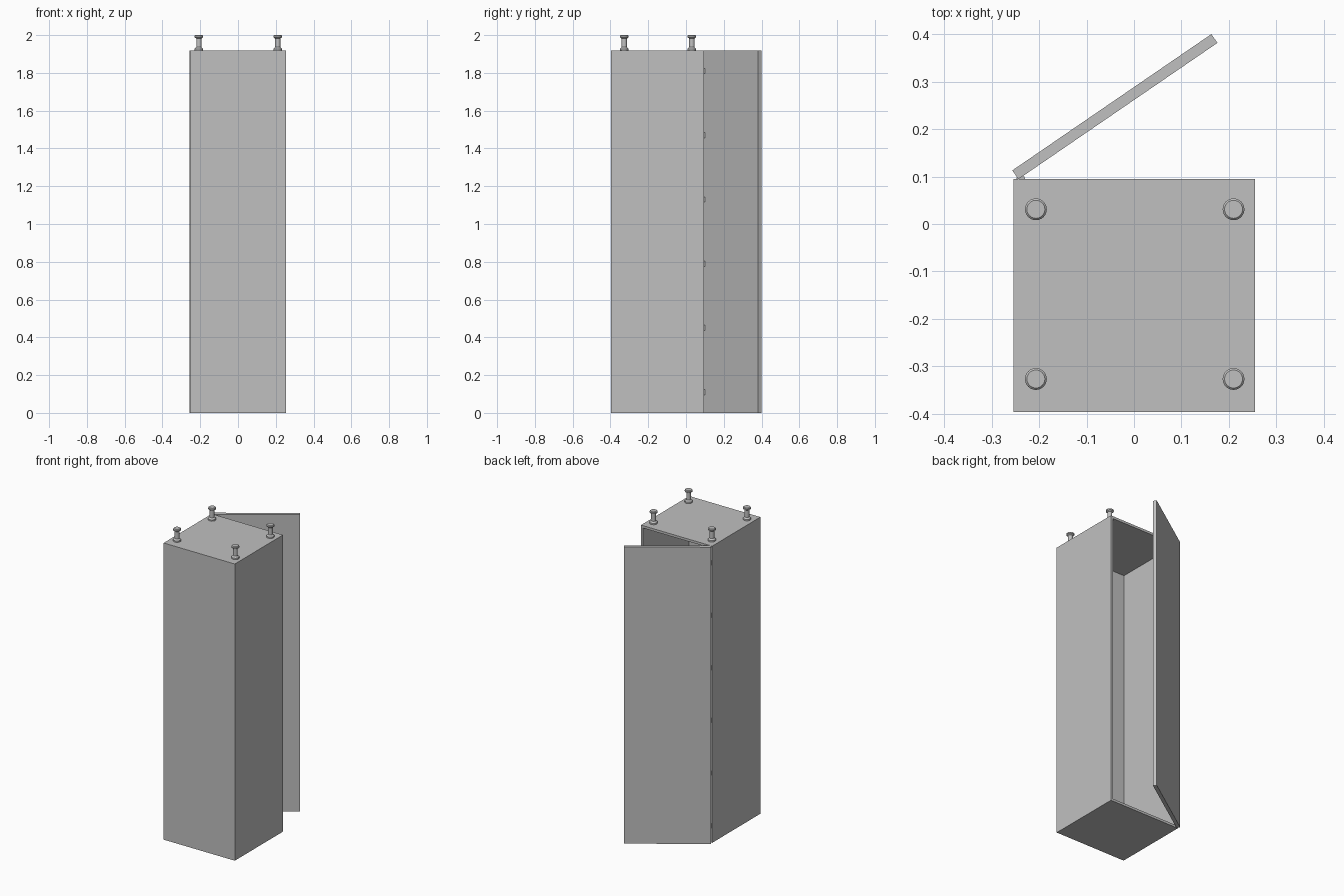
import bpy, bmesh, math
from mathutils import Vector, Matrix

cube = bpy.data.objects.get("Cube")
if cube:
    bpy.data.objects.remove(cube, do_unlink=True)

grey = bpy.data.materials.new("light_grey")
grey.use_nodes = True
COLOUR = (0.53, 0.53, 0.53, 1)
grey.diffuse_color = COLOUR
grey.node_tree.nodes["Principled BSDF"].inputs["Base Color"].default_value = COLOUR

X0, X1, Y0, Y1, TOP = -0.254, 0.255, -0.397, 0.095, 1.918
WALL = 0.022


def add_object(name, bm):
    bmesh.ops.recalc_face_normals(bm, faces=bm.faces)
    mesh = bpy.data.meshes.new(name)
    bm.to_mesh(mesh)
    bm.free()
    mesh.materials.append(grey)
    obj = bpy.data.objects.new(name, mesh)
    bpy.context.collection.objects.link(obj)
    return obj


def box(low, high):
    low, high = Vector(low), Vector(high)
    bm = bmesh.new()
    bmesh.ops.create_cube(bm, size=1, matrix=Matrix.Translation((low + high) / 2)
                          @ Matrix.Diagonal((*(high - low), 1)))
    return bm


def lathe(name, profile, location, segments=24):
    bm = bmesh.new()
    verts = [bm.verts.new((r, 0, z)) for r, z in profile]
    edges = [bm.edges.new(pair) for pair in zip(verts, verts[1:])]
    bmesh.ops.spin(bm, geom=verts + edges, axis=(0, 0, 1), cent=(0, 0, 0),
                   angle=math.tau, steps=segments)
    bmesh.ops.remove_doubles(bm, verts=bm.verts, dist=0.0001)
    obj = add_object(name, bm)
    obj.location = location
    bpy.ops.object.select_all(action='DESELECT')
    obj.select_set(True)
    bpy.context.view_layer.objects.active = obj
    bpy.ops.object.shade_smooth_by_angle(angle=math.radians(35))


# Cabinet: the rear face is inset to a frame and pushed in to hollow it out
bm = box((X0, Y0, 0), (X1, Y1, TOP))
bm.normal_update()
rear = max(bm.faces, key=lambda f: f.normal.y)
bmesh.ops.inset_region(bm, faces=[rear], thickness=WALL)
inner = bmesh.ops.extrude_face_region(bm, geom=[rear])
bmesh.ops.translate(bm, vec=(0, Y0 + WALL - Y1, 0),
                    verts=[v for v in inner["geom"] if isinstance(v, bmesh.types.BMVert)])
if rear.is_valid:
    bmesh.ops.delete(bm, geom=[rear], context='FACES_ONLY')
add_object("cabinet", bm)

# Open door, swung about its lower hinge corner
door = add_object("door", box((0, 0, 0), (0.509, 0.0225, TOP)))
door.location = (-0.244, 0.0945, 0)
door.rotation_euler.z = math.radians(34.4)

# Hinge knuckles
for i in range(6):
    lathe(f"hinge_{i + 1}", [(0, -0.014), (0.009, -0.014), (0.009, 0.014), (0, 0.014)],
          (-0.239, 0.095, 0.11 + 0.34 * i), 16)

# Flanged posts on the top
post = [(0, 0), (0.023, 0), (0.023, 0.009), (0.014, 0.018), (0.014, 0.064),
        (0.023, 0.07), (0.023, 0.078), (0.019, 0.082), (0, 0.082)]
for side, x in (("right", -0.207), ("left", 0.21)):
    for end, y in (("front", -0.327), ("back", 0.031)):
        lathe(f"post_{end}_{side}", post, (x, y, TOP))
